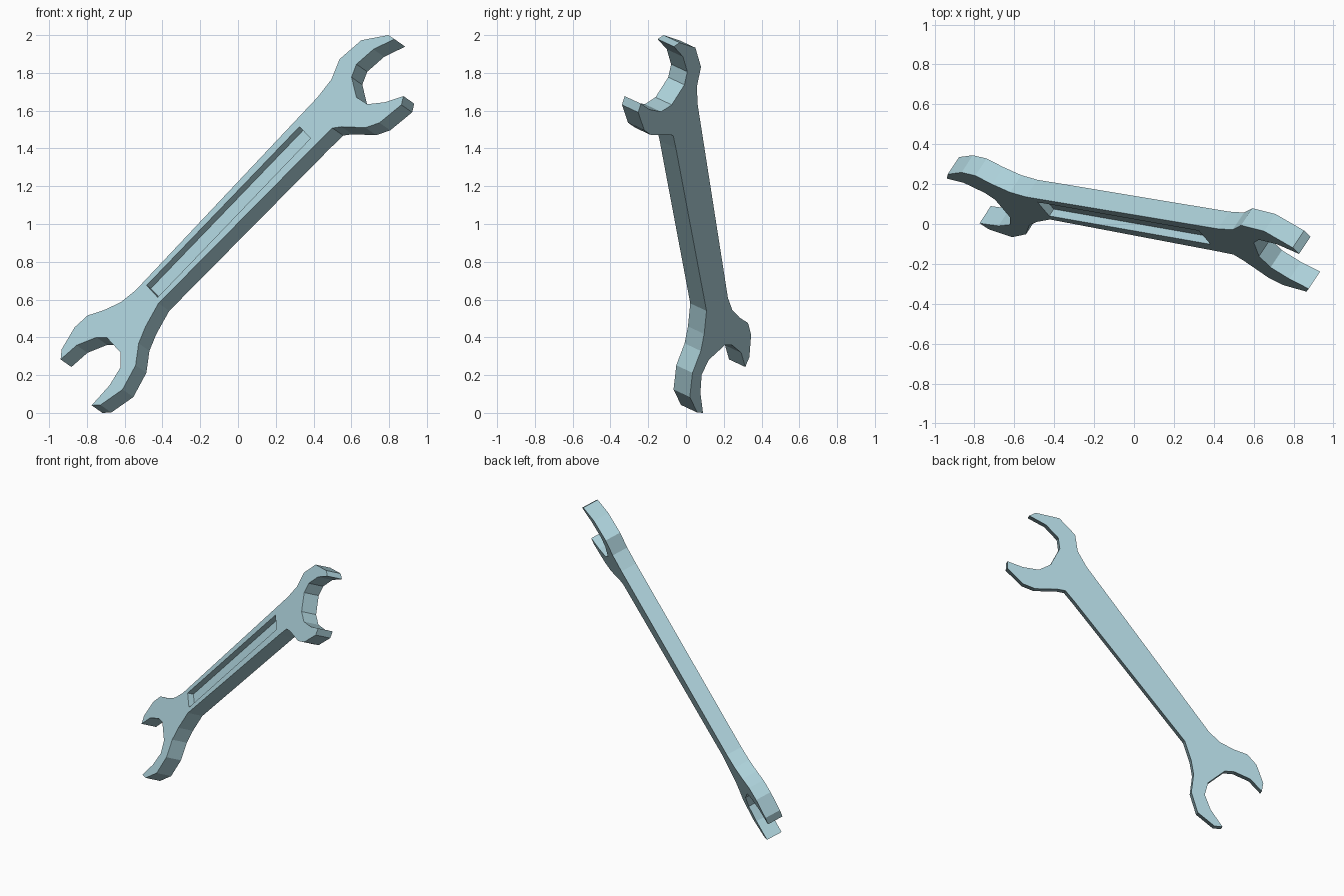
import bpy, bmesh
from mathutils import Vector

if "Cube" in bpy.data.objects:
    bpy.data.objects.remove(bpy.data.objects["Cube"])

THICK = Vector((0.057, 0.086, -0.040))   # front face to back face


def on_front(x, z):
    """Lift a front-view point onto the tilted front plane."""
    return Vector((x, -0.06 - 0.667 * x + 0.472 * (z - 1), z))


def slab(name, outline, start, end):
    """Extrude an outline through the thickness, from start to end."""
    bm = bmesh.new()
    face = bm.faces.new([bm.verts.new(on_front(x, z) + THICK * start) for x, z in outline])
    out = bmesh.ops.extrude_face_region(bm, geom=[face], use_keep_orig=True)
    moved = [v for v in out["geom"] if isinstance(v, bmesh.types.BMVert)]
    bmesh.ops.translate(bm, verts=moved, vec=THICK * (end - start))
    bmesh.ops.recalc_face_normals(bm, faces=bm.faces)
    mesh = bpy.data.meshes.new(name)
    bm.to_mesh(mesh)
    bm.free()
    obj = bpy.data.objects.new(name, mesh)
    bpy.context.collection.objects.link(obj)
    return obj


# Outline: upper jaws, lower handle edge, lower jaws, upper handle edge
upper_jaws = [(.796, 2.0), (.828, 1.979), (.717, 1.925), (.627, 1.846), (.601, 1.777),
              (.627, 1.671), (.685, 1.634), (.78, 1.645), (.876, 1.677), (.865, 1.631),
              (.749, 1.536), (.675, 1.51), (.548, 1.515), (.50, 1.508), (.431, 1.441)]
lower_jaws = [(-.421, .58), (-.489, .458), (-.526, .368), (-.542, .252), (-.611, .124),
              (-.728, .042), (-.775, .040), (-.68, .146), (-.622, .241), (-.622, .32),
              (-.696, .40), (-.749, .40), (-.854, .358), (-.939, .283), (-.934, .336),
              (-.865, .453), (-.796, .516), (-.712, .543), (-.622, .585), (-.542, .649)]
upper_back = [(.421, 1.671), (.495, 1.766), (.537, 1.872), (.653, 1.973)]

steel = bpy.data.materials.new("pale blue steel")
steel.diffuse_color = (0.41, 0.63, 0.69, 1)
steel.use_nodes = True
steel.node_tree.nodes["Principled BSDF"].inputs["Base Color"].default_value = steel.diffuse_color

wrench = slab("wrench_body", upper_jaws + lower_jaws + upper_back, 0, 1)
wrench.data.materials.append(steel)

# Recessed slot in the front of the handle
slot = slab("slot_cutter", [(-.484, .675), (.325, 1.515), (.384, 1.454), (-.425, .612)], -0.5, 0.4)
slot.data.materials.append(steel)
slot.hide_render = True
slot.hide_set(True)
cut = wrench.modifiers.new("slot", 'BOOLEAN')
cut.operation = 'DIFFERENCE'
cut.solver = 'EXACT'
cut.object = slot
